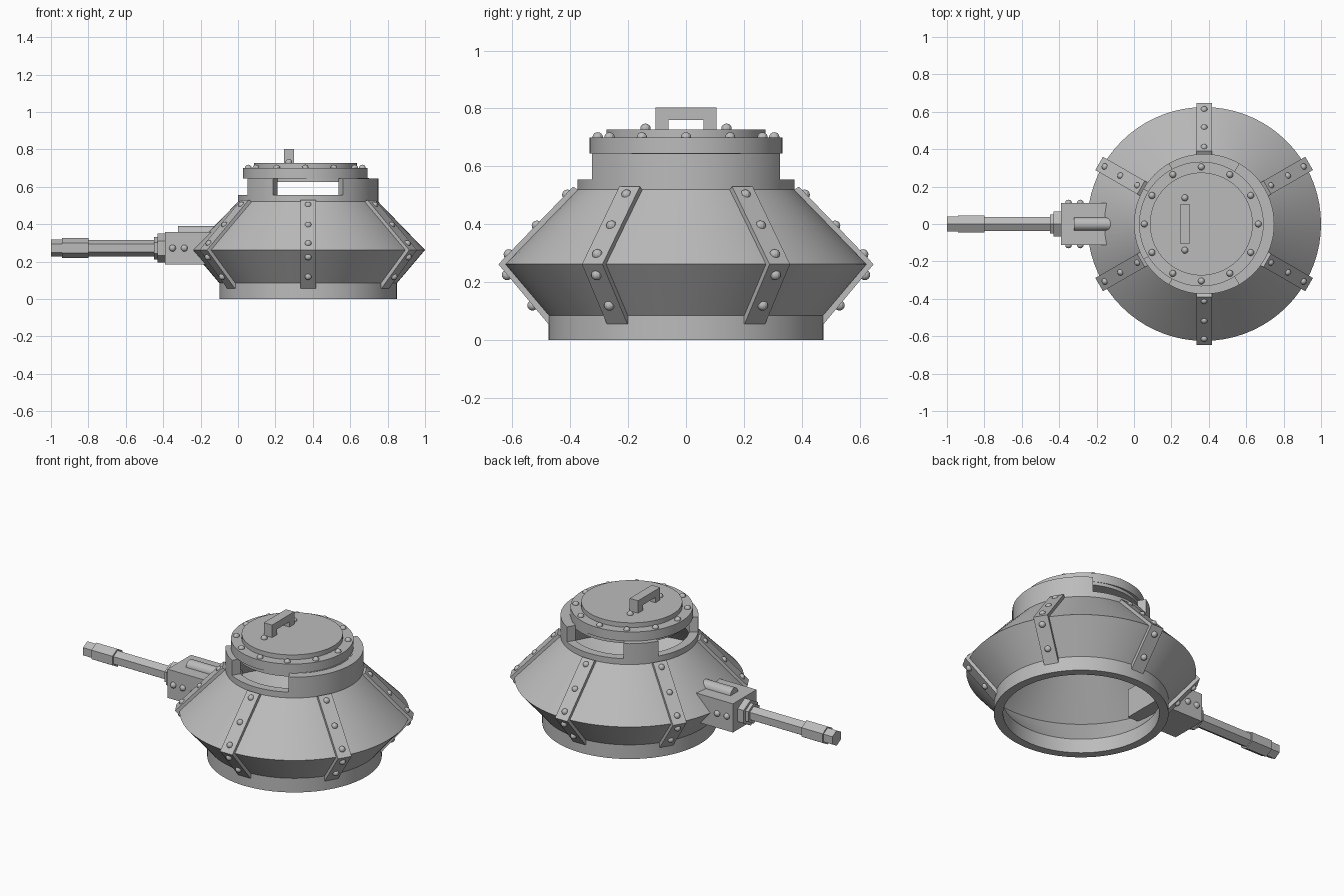
import bpy, bmesh
from math import sin, cos, pi, radians
from mathutils import Matrix, Vector

if "Cube" in bpy.data.objects:
    bpy.data.objects.remove(bpy.data.objects["Cube"])

grey = bpy.data.materials.new("armour_grey")
grey.use_nodes = True
COLOUR = (0.5, 0.5, 0.5, 1)
grey.diffuse_color = COLOUR
grey.node_tree.nodes["Principled BSDF"].inputs["Base Color"].default_value = COLOUR

CX = 0.375      # turret axis
LID_X = 0.36    # hatch axis
GUN_Z = 0.272   # barrel axis


def finish(name, bm, smooth=True):
    bmesh.ops.recalc_face_normals(bm, faces=bm.faces)
    mesh = bpy.data.meshes.new(name)
    bm.to_mesh(mesh)
    bm.free()
    mesh.materials.append(grey)
    ob = bpy.data.objects.new(name, mesh)
    bpy.context.collection.objects.link(ob)
    if smooth:
        bpy.ops.object.select_all(action='DESELECT')
        ob.select_set(True)
        bpy.context.view_layer.objects.active = ob
        bpy.ops.object.shade_smooth_by_angle(angle=radians(25))
    return ob


def lathe(name, profile, cx, start=0, end=360, steps=72):
    """Sweep a closed (radius, z) profile around a vertical axis."""
    bm = bmesh.new()
    full = end - start == 360
    rings = []
    for i in range(steps if full else steps + 1):
        a = radians(start + (end - start) * i / steps)
        rings.append([bm.verts.new((cx + r * cos(a), r * sin(a), z)) for r, z in profile])
    n = len(profile)
    for i in range(steps):
        p, q = rings[i], rings[(i + 1) % len(rings)]
        for j in range(n):
            k = (j + 1) % n
            bm.faces.new((p[j], q[j], q[k], p[k]))
    if not full:
        bm.faces.new(rings[0])
        bm.faces.new(rings[-1])
    return finish(name, bm)


def disc(name, cx, radius, z0, z1):
    bm = bmesh.new()
    bmesh.ops.create_cone(bm, cap_ends=True, segments=72, radius1=radius, radius2=radius,
                          depth=z1 - z0, matrix=Matrix.Translation((cx, 0, (z0 + z1) / 2)))
    return finish(name, bm)


def add_box(bm, lo, hi):
    lo, hi = Vector(lo), Vector(hi)
    m = Matrix.Translation((lo + hi) / 2) @ Matrix.Diagonal((*(hi - lo), 1))
    bmesh.ops.create_cube(bm, size=1, matrix=m)


def rod(name, x0, x1, radius, z, sides):
    """Prism or cylinder lying along x, with a corner on top."""
    bm = bmesh.new()
    m = Matrix.Translation(((x0 + x1) / 2, 0, z)) @ Matrix.Rotation(pi / 2, 4, 'Y')
    bmesh.ops.create_cone(bm, cap_ends=True, segments=sides, radius1=radius,
                          radius2=radius, depth=x1 - x0, matrix=m)
    # turn the section so that a corner points straight up
    top = max((v.co.z - z) for v in bm.verts)
    if sides == 6 and top < radius * 0.95:
        bmesh.ops.rotate(bm, verts=bm.verts, cent=(0, 0, z),
                         matrix=Matrix.Rotation(pi / 6, 3, 'X'))
    return finish(name, bm, sides > 8)


def rivets(name, points, radius=0.018):
    bm = bmesh.new()
    for p in points:
        bmesh.ops.create_uvsphere(bm, u_segments=12, v_segments=8, radius=radius,
                                  matrix=Matrix.Translation(p))
    return finish(name, bm)


def polar(cx, r, degrees, z):
    a = radians(degrees)
    return (cx + r * cos(a), r * sin(a), z)


# Hollow hull: base ring, double cone and sill of the vision slots
lathe("hull_shell", [(0.475, 0), (0.475, 0.085), (0.625, 0.262), (0.375, 0.52),
                     (0.375, 0.555), (0.325, 0.555), (0.325, 0.51), (0.57, 0.262),
                     (0.425, 0.085), (0.425, 0)], CX)

# Cupola wall, left open at the front, back and gun side
for label, a, b in (("left", -60, 60), ("back", 120, 150), ("front", 210, 240)):
    lathe(f"cupola_wall_{label}", [(0.325, 0.55), (0.375, 0.55), (0.375, 0.645),
                                   (0.325, 0.645)], CX, a, b, (b - a) // 5)
disc("cupola_roof", CX, 0.325, 0.625, 0.647)

# Hatch with rivets and handle
disc("hatch_ring", LID_X, 0.333, 0.645, 0.70)
disc("hatch_plate", LID_X, 0.275, 0.69, 0.728)
rivets("hatch_rivets", [polar(LID_X, 0.305, 30 * i, 0.70) for i in range(12)])
bm = bmesh.new()
add_box(bm, (0.245, -0.105, 0.76), (0.3, 0.105, 0.803))
for y in (-0.105, 0.06):
    add_box(bm, (0.245, y, 0.72), (0.3, y + 0.045, 0.76))
finish("hatch_handle", bm, False)
rivets("handle_rivets", [(0.272, y, 0.73) for y in (-0.14, 0.14)])

# Six bent straps over the hull seams, each with five rivets
STRAP = [(0.475, 0.055), (0.648, 0.262), (0.39, 0.53), (0.365, 0.515),
         (0.61, 0.262), (0.455, 0.072)]
STUDS = [(0.41, 0.502), (0.515, 0.395), (0.612, 0.296), (0.618, 0.225), (0.53, 0.12)]
for i in range(6):
    angle = 30 + 60 * i
    bm = bmesh.new()
    sides = [[bm.verts.new((r, y, z)) for r, z in STRAP] for y in (-0.041, 0.041)]
    n = len(STRAP)
    for j in range(n):
        k = (j + 1) % n
        bm.faces.new((sides[0][j], sides[0][k], sides[1][k], sides[1][j]))
    for s in sides:
        for a, b, c, d in ((0, 1, 4, 5), (1, 2, 3, 4)):
            bm.faces.new((s[a], s[b], s[c], s[d]))
    bmesh.ops.transform(bm, verts=bm.verts, matrix=Matrix.Translation((CX, 0, 0))
                        @ Matrix.Rotation(radians(angle), 4, 'Z'))
    finish(f"strap_{i + 1}", bm, False)
    rivets(f"strap_rivets_{i + 1}", [polar(CX, r, angle, z) for r, z in STUDS])

# Gun mount with side rivets and a rounded cover on top
bm = bmesh.new()
add_box(bm, (-0.39, -0.112, 0.185), (-0.05, 0.112, 0.357))
finish("gun_mount", bm, False)
rivets("mount_rivets", [(x, y, GUN_Z) for x in (-0.35, -0.287) for y in (-0.112, 0.112)])
rod("mount_cover", -0.32, -0.06, 0.036, 0.355, 24)

# Six-sided barrel
for name, x0, x1, r in (("mount_collar", -0.43, -0.38, 0.077),
                        ("barrel_collar", -0.45, -0.42, 0.06),
                        ("barrel", -0.81, -0.44, 0.044),
                        ("muzzle_sleeve", -0.94, -0.80, 0.054),
                        ("muzzle_tip", -1.0, -0.93, 0.046)):
    rod(name, x0, x1, r, GUN_Z, 6)
